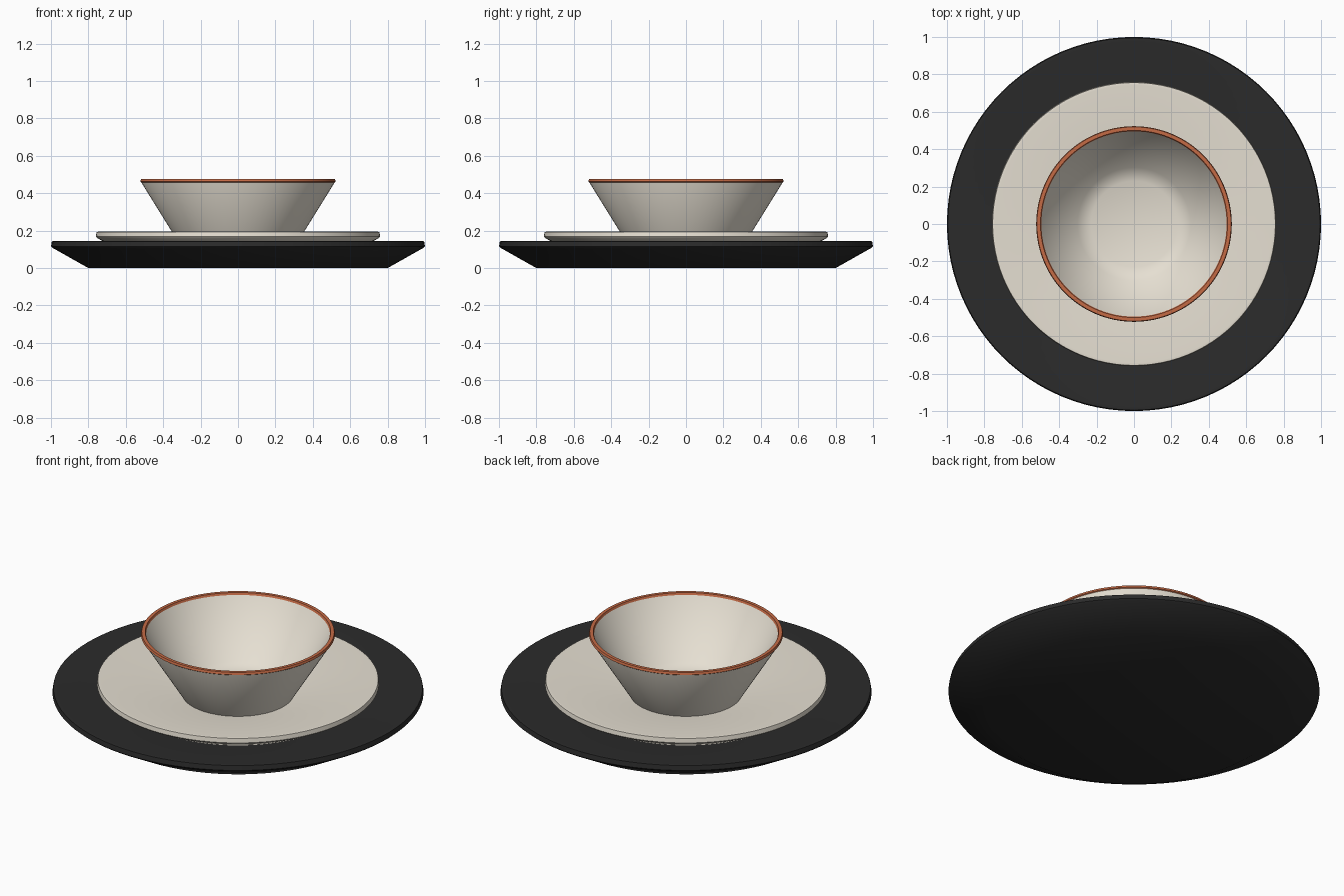
import bpy, bmesh, math

SEGMENTS = 96

cube = bpy.data.objects.get("Cube")
if cube:
    bpy.data.objects.remove(cube, do_unlink=True)


def make_material(name, color, roughness):
    mat = bpy.data.materials.new(name)
    mat.use_nodes = True
    mat.diffuse_color = (*color, 1)
    bsdf = mat.node_tree.nodes["Principled BSDF"]
    bsdf.inputs["Base Color"].default_value = (*color, 1)
    bsdf.inputs["Roughness"].default_value = roughness
    return mat


def lathe(name, profile, mat):
    """Spin a (radius, height) profile around the z axis."""
    bm = bmesh.new()
    verts = [bm.verts.new((r, 0, z)) for r, z in profile]
    edges = [bm.edges.new(pair) for pair in zip(verts, verts[1:])]
    bmesh.ops.spin(bm, geom=verts + edges, cent=(0, 0, 0), axis=(0, 0, 1),
                   angle=math.tau, steps=SEGMENTS, use_merge=True)
    bmesh.ops.remove_doubles(bm, verts=bm.verts, dist=1e-4)
    bmesh.ops.recalc_face_normals(bm, faces=bm.faces)
    mesh = bpy.data.meshes.new(name)
    bm.to_mesh(mesh)
    bm.free()
    mesh.materials.append(mat)
    obj = bpy.data.objects.new(name, mesh)
    bpy.context.collection.objects.link(obj)
    bpy.ops.object.select_all(action='DESELECT')
    obj.select_set(True)
    bpy.context.view_layer.objects.active = obj
    bpy.ops.object.shade_smooth_by_angle(angle=math.radians(45))


charcoal = make_material("charcoal glaze", (0.024, 0.024, 0.024), 0.6)
cream = make_material("cream stoneware", (0.79, 0.74, 0.645), 0.5)
terracotta = make_material("terracotta rim", (0.56, 0.145, 0.06), 0.5)

# Wide dark plate at the bottom, dished towards its floor
lathe("charger_plate", [
    (0, 0), (0.8, 0), (0.99, 0.107), (1.0, 0.116), (0.995, 0.143),
    (0.978, 0.145), (0.42, 0.038), (0, 0.035)], charcoal)

# Cream plate of the same shape resting on it
lathe("dinner_plate", [
    (0, 0.083), (0.61, 0.083), (0.753, 0.16), (0.76, 0.168),
    (0.756, 0.193), (0.742, 0.195), (0.31, 0.113), (0, 0.11)], cream)

# Flared bowl with a small flat floor
lathe("bowl", [
    (0, 0.108), (0.3, 0.108), (0.518, 0.459), (0.518, 0.464),
    (0.496, 0.464), (0.302, 0.157), (0.23, 0.131), (0, 0.125)], cream)

# Coloured band capping the bowl's lip
lathe("bowl_rim", [
    (0.516, 0.457), (0.523, 0.462), (0.519, 0.475), (0.5, 0.475),
    (0.495, 0.463), (0.516, 0.457)], terracotta)
